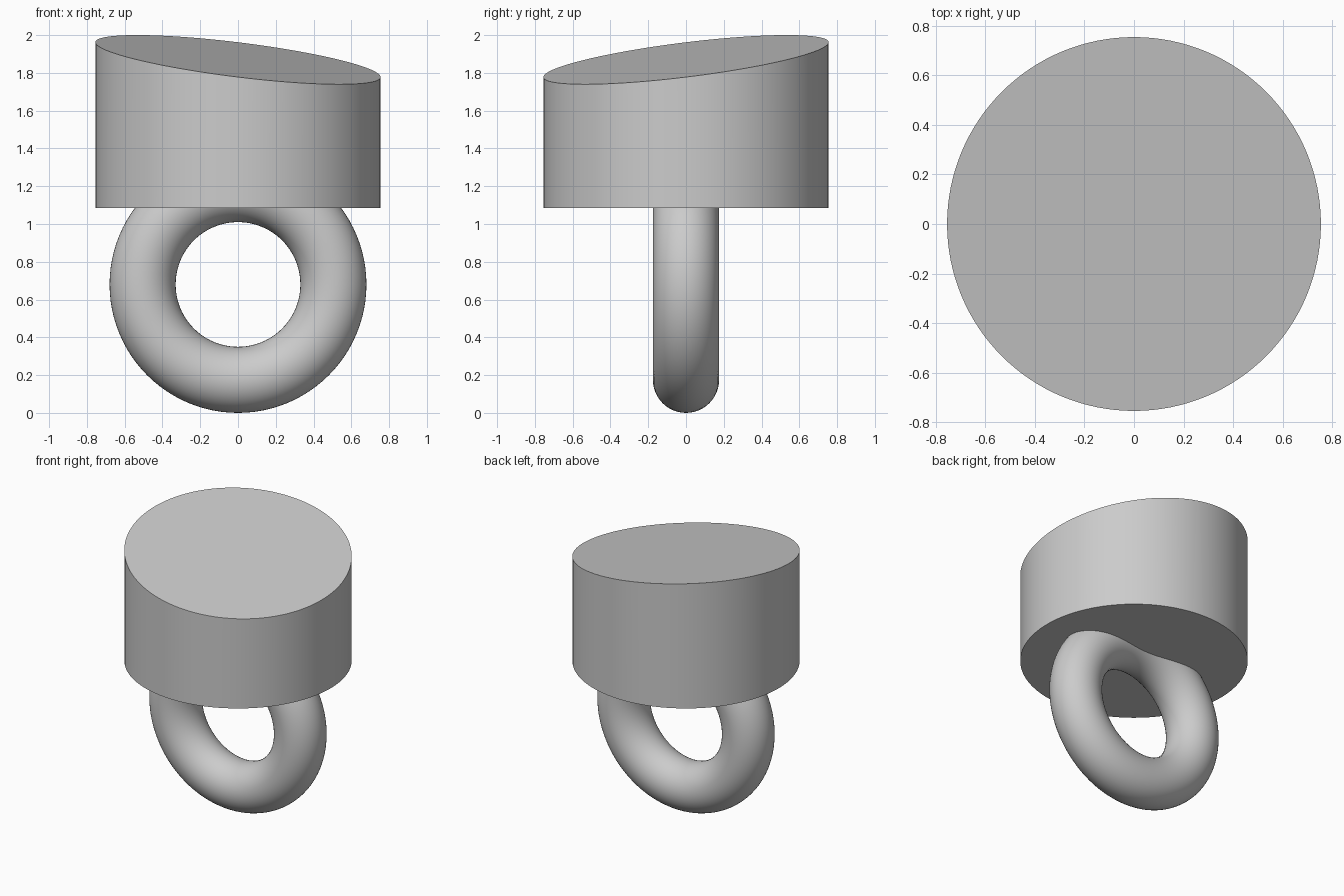
import bpy
import bmesh
from math import radians

cube = bpy.data.objects.get("Cube")
if cube:
    bpy.data.objects.remove(cube, do_unlink=True)

GREY = (0.6, 0.6, 0.6, 1.0)
RADIUS, BASE_Z, TOP_Z, SLOPE = 0.755, 1.085, 1.87, 0.122

grey = bpy.data.materials.new("plain grey")
grey.use_nodes = True
grey.diffuse_color = GREY
grey.node_tree.nodes["Principled BSDF"].inputs["Base Color"].default_value = GREY


def finish(name):
    """Name, colour and smooth the active object."""
    obj = bpy.context.object
    obj.name = obj.data.name = name
    obj.data.materials.append(grey)
    bpy.ops.object.shade_smooth_by_angle(angle=radians(30))
    return obj


# Upright ring, its top sunk into the body
bpy.ops.mesh.primitive_torus_add(
    major_radius=0.505, minor_radius=0.175, major_segments=96, minor_segments=48,
    location=(0, 0, 0.68), rotation=(radians(90), 0, 0))
finish("hanging_ring")

# Round body whose top is a slanted plane
bpy.ops.mesh.primitive_cylinder_add(
    vertices=128, radius=RADIUS, depth=TOP_Z - BASE_Z,
    location=(0, 0, (TOP_Z + BASE_Z) / 2))
body = bpy.context.object
bm = bmesh.new()
bm.from_mesh(body.data)
for v in bm.verts:
    if v.co.z > 0:
        v.co.z += SLOPE * (v.co.y - v.co.x)
bm.normal_update()
bm.to_mesh(body.data)
bm.free()
finish("slanted_body")
